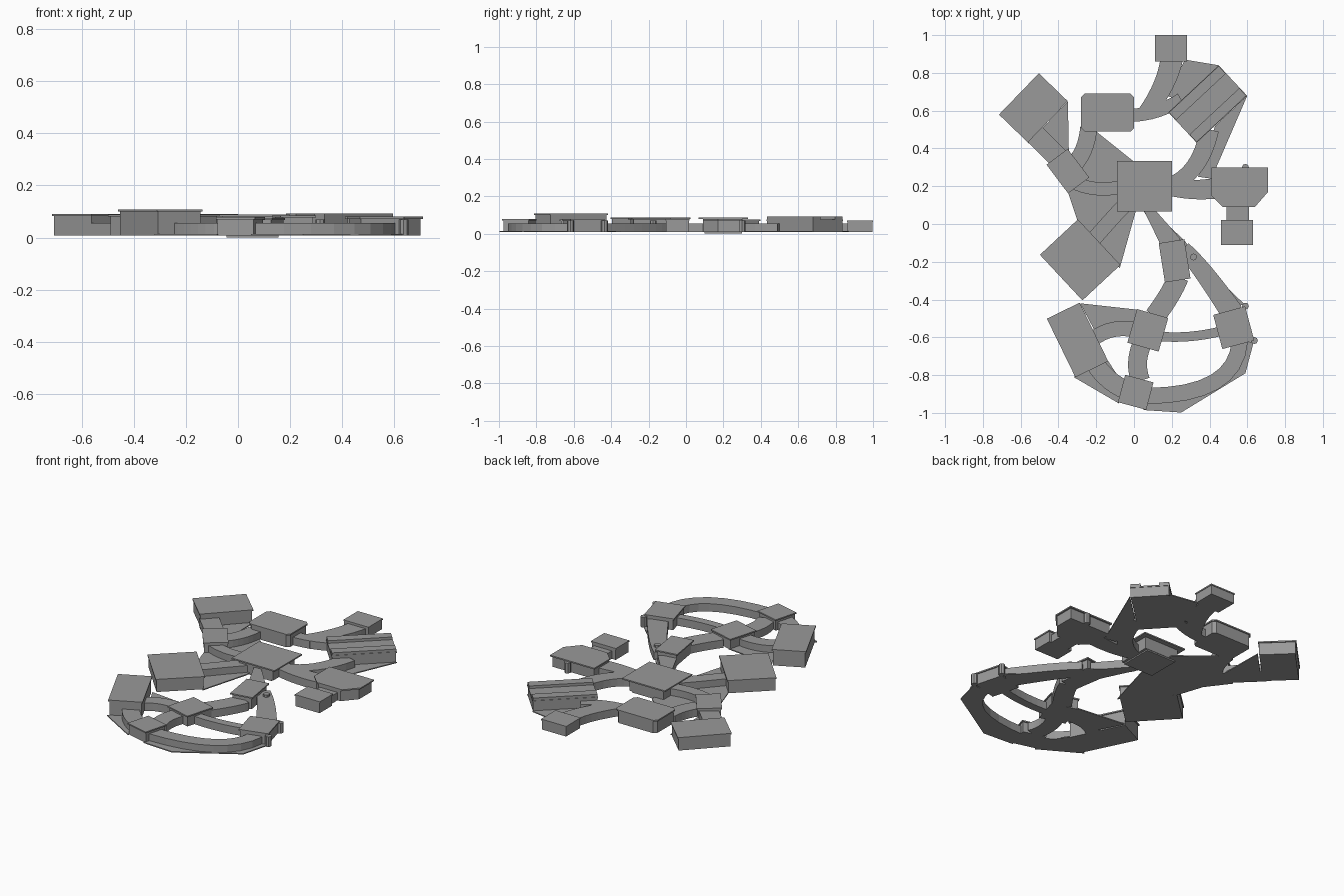
import bpy, bmesh, math
from mathutils import Vector, Matrix
from mathutils.geometry import interpolate_bezier

default_cube = bpy.data.objects.get("Cube")
if default_cube:
    bpy.data.objects.remove(default_cube, do_unlink=True)

GROUND = 0.008
FLOOR_TOP = 0.014
HALL_TOP = 0.056

stone = bpy.data.materials.new("stone_grey")
stone.use_nodes = True
stone.diffuse_color = (0.32, 0.32, 0.32, 1)
stone.node_tree.nodes["Principled BSDF"].inputs["Base Color"].default_value = stone.diffuse_color


def prism(name, outline, bottom, top):
    """Extrude a flat outline between two heights."""
    bm = bmesh.new()
    face = bm.faces.new([bm.verts.new((p[0], p[1], bottom)) for p in outline])
    result = bmesh.ops.extrude_face_region(bm, geom=[face])
    raised = [v for v in result["geom"] if isinstance(v, bmesh.types.BMVert)]
    bmesh.ops.translate(bm, verts=raised, vec=(0, 0, top - bottom))
    bmesh.ops.recalc_face_normals(bm, faces=bm.faces)
    mesh = bpy.data.meshes.new(name)
    bm.to_mesh(mesh)
    bm.free()
    mesh.materials.append(stone)
    obj = bpy.data.objects.new(name, mesh)
    bpy.context.collection.objects.link(obj)
    return obj


def rectangle(x, y, width, depth, angle=0, corner=0):
    """Outline of a turned rectangle, with optional cut corners."""
    w, d = width / 2, depth / 2
    if corner:
        points = [(-w + corner, -d), (w - corner, -d), (w, -d + corner), (w, d - corner),
                  (w - corner, d), (-w + corner, d), (-w, d - corner), (-w, -d + corner)]
    else:
        points = [(-w, -d), (w, -d), (w, d), (-w, d)]
    turn = Matrix.Rotation(math.radians(angle), 2)
    return [turn @ Vector(p) + Vector((x, y)) for p in points]


def room(name, x, y, width, depth, angle=0, height=0.085, eave=0.006, corner=0):
    """A walled box below a thin overhanging roof plate."""
    walls = rectangle(x, y, width - 2 * eave, depth - 2 * eave, angle, corner)
    prism(name + "_walls", walls, GROUND, height - 0.008)
    prism(name + "_roof", rectangle(x, y, width, depth, angle, corner), height - 0.008, height)


def corridor(name, start, bend, end, width, end_width=None, top=HALL_TOP):
    """A closed passage that sweeps along a bent path."""
    start, bend, end = (Vector((*p, 0)) for p in (start, bend, end))
    path = interpolate_bezier(start, start.lerp(bend, 2 / 3), end.lerp(bend, 2 / 3), end, 9)
    end_width = end_width or width
    left, right = [], []
    for i, point in enumerate(path):
        along = path[min(i + 1, len(path) - 1)] - path[max(i - 1, 0)]
        side = Vector((-along.y, along.x, 0)).normalized()
        half = (width + (end_width - width) * i / (len(path) - 1)) / 2
        left.append(point + side * half)
        right.append(point - side * half)
    prism(name, left + right[::-1], GROUND, top)


def floor(name, *outline):
    prism(name + "_floor", outline, GROUND, FLOOR_TOP)


# Central hall and the northern rooms
room("central_hall", x=.055, y=.2, width=.29, depth=.265, height=.088, eave=.03)
room("north_room", x=-.14, y=.59, width=.28, depth=.2, height=.09, corner=.018)
room("far_north_room", x=.195, y=.93, width=.17, depth=.14, height=.072, eave=.003)
room("northwest_room", x=-.533, y=.615, width=.304, depth=.212, angle=46, height=.09)
room("west_lobby", x=-.35, y=.28, width=.19, depth=.14, angle=-53, height=.075)

# Northeast hall: low roof between two long raised ridges
room("northeast_hall", x=.39, y=.635, width=.365, depth=.22, angle=43, height=.076, eave=.003)
for label, side in (("outer", -1), ("inner", 1)):
    offset = Matrix.Rotation(math.radians(43), 2) @ Vector((0, side * .08))
    prism(label + "_ridge", rectangle(.39 + offset.x, .635 + offset.y, .36, .055, 43), .07, .092)

# Rooms to the east and west of the hall
room("southwest_room", x=-.285, y=-.19, width=.33, depth=.275, angle=-47, height=.088)
prism("east_room_walls", [(.42, .29), (.7, .29), (.7, .17), (.63, .09), (.48, .09), (.42, .15)],
      GROUND, .072)
prism("east_room_roof", [(.41, .3), (.71, .3), (.71, .17), (.64, .09), (.47, .09), (.41, .15)],
      .072, .08)
room("east_porch", x=.545, y=-.045, width=.17, depth=.13, height=.08, eave=.004)

# Rooms around the southern ring
room("south_lobby", x=.215, y=-.195, width=.137, depth=.21, angle=9, eave=.01)
room("ring_inner_room", x=.073, y=-.563, width=.172, depth=.185, angle=-16, height=.075)
room("ring_east_room", x=.528, y=-.549, width=.175, depth=.187, angle=15, height=.08)
room("ring_south_room", x=.009, y=-.891, width=.155, depth=.15, angle=-15, height=.078)
room("ring_west_hall", x=-.299, y=-.614, width=.193, depth=.345, angle=26, height=.108)

# Corridors of the southern ring
corridor("hall_to_lobby", (.06, .1), (.13, 0), (.2, -.11), .04, .11)
corridor("lobby_to_ring_east", (.26, -.13), (.36, -.23), (.52, -.47), .08, .12)
corridor("lobby_to_ring_inner", (.235, -.28), (.2, -.37), (.11, -.49), .11)
corridor("inner_to_west", (.01, -.56), (-.15, -.53), (-.25, -.64), .08)
corridor("inner_to_east", (.13, -.595), (.3, -.61), (.47, -.565), .05)
corridor("inner_to_south", (.04, -.64), (.0, -.74), (.035, -.83), .1)
corridor("south_to_west", (-.04, -.88), (-.16, -.83), (-.23, -.7), .1)
corridor("south_to_east", (.06, -.91), (.54, -.91), (.56, -.62), .085)

# Corridors from the hall to the other rooms
corridor("hall_to_west", (-.05, .2), (-.21, .16), (-.34, .23), .07)
corridor("hall_to_southwest", (-.03, .12), (-.1, .05), (-.23, -.1), .08)
corridor("north_to_west", (-.24, .51), (-.25, .38), (-.33, .3), .09)
corridor("west_to_northwest", (-.35, .3), (-.43, .38), (-.54, .49), .11)
corridor("north_to_northeast", (-.02, .575), (.13, .58), (.25, .66), .07)
corridor("far_north_to_north", (.2, .88), (.18, .74), (.06, .58), .12, .09)
corridor("hall_to_northeast", (.17, .2), (.35, .25), (.4, .5), .08, .1)
corridor("hall_to_east", (.17, .2), (.3, .17), (.44, .19), .09, .11)
corridor("east_to_porch", (.55, .11), (.55, .06), (.55, 0), .12)

# Ground slabs that fill the spaces between rooms
floor("west_court", (-.28, .49), (-.2, .49), (0, .33), (.01, .07), (-.075, -.233),
      (-.3, .02), (-.35, .17), (-.3, .35))
floor("northwest_court", (-.35, .65), (-.345, .38), (-.42, .3), (-.56, .43))
floor("northeast_court", (.27, .87), (.45, .84), (.28, .64), (.17, .68))
floor("east_court", (.6, .68), (.41, .24), (.34, .25), (.43, .52))
floor("lobby_path", (.05, .07), (.1, .07), (.27, -.09), (.33, -.18), (.59, -.43),
      (.5, -.43), (.28, -.18), (.15, -.1))
floor("ring_northwest", (-.285, -.42), (.03, -.455), (-.01, -.57), (-.2, -.58))
floor("ring_southwest", (-.32, -.81), (-.08, -.95), (-.05, -.86), (-.14, -.72))
floor("ring_southeast", (.05, -.985), (.25, -.998), (.59, -.79), (.635, -.62),
      (.54, -.64), (.47, -.79), (.27, -.87), (.09, -.87))

# Small posts on the outer walls and the footing under the hall
for name, x, y in (("lobby_post", .315, -.175), ("ring_north_post", .59, -.435),
                   ("ring_east_post", .637, -.617), ("east_post", .59, .3)):
    prism(name, rectangle(x, y, .034, .034, 20, .01), GROUND, .07)
prism("hall_footing", rectangle(.055, .2, .2, .2), 0, FLOOR_TOP)
